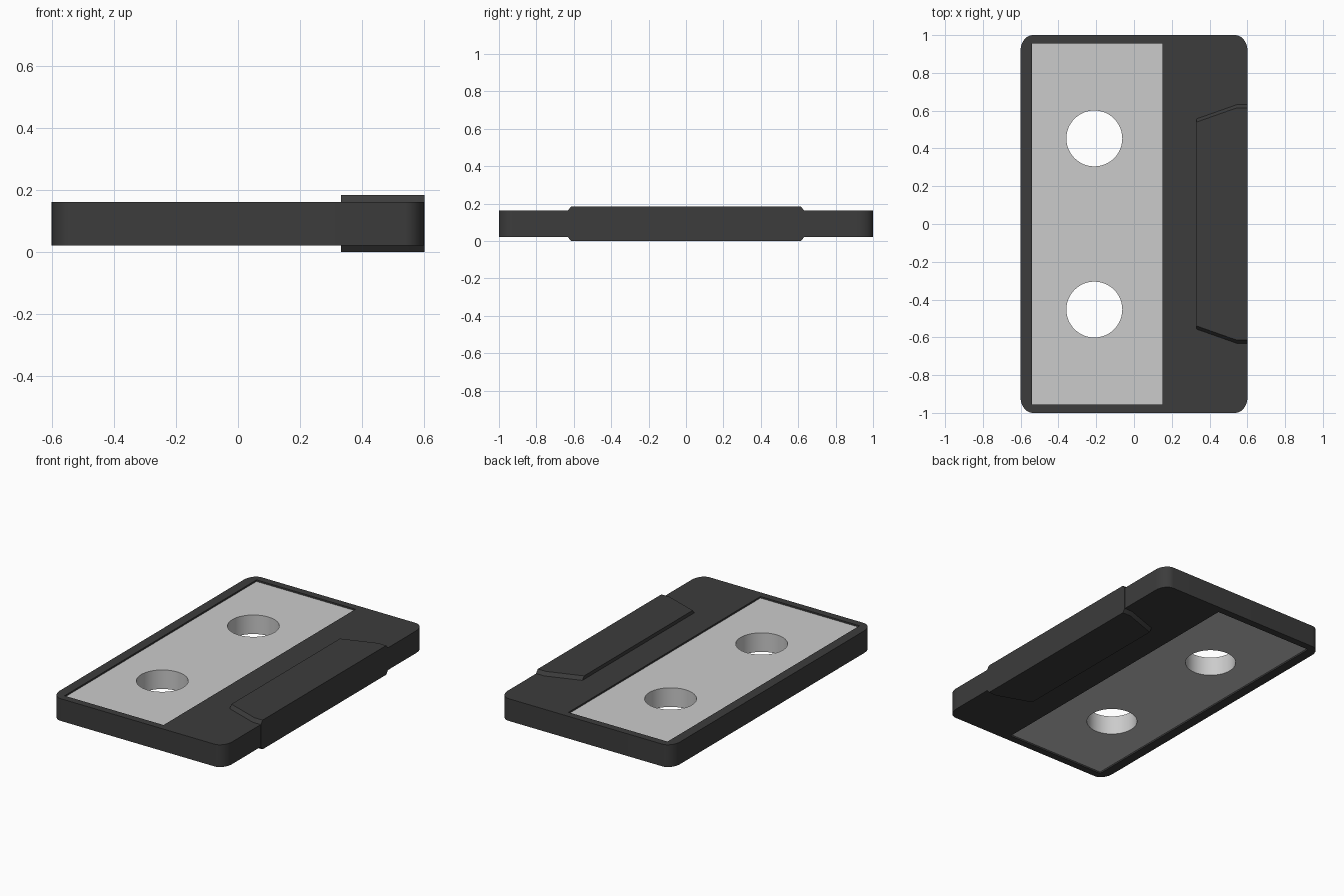
import bpy
import bmesh
from math import cos, sin, pi, radians

if "Cube" in bpy.data.objects:
    bpy.data.objects.remove(bpy.data.objects["Cube"])

black = bpy.data.materials.new("black_plastic")
black.diffuse_color = (0.045, 0.045, 0.045, 1)
black.use_nodes = True
black.node_tree.nodes["Principled BSDF"].inputs["Base Color"].default_value = black.diffuse_color


def add_object(name, mesh, mat=None):
    ob = bpy.data.objects.new(name, mesh)
    bpy.context.collection.objects.link(ob)
    if mat:
        mesh.materials.append(mat)
    bpy.ops.object.select_all(action='DESELECT')
    ob.select_set(True)
    bpy.context.view_layer.objects.active = ob
    bpy.ops.object.shade_smooth_by_angle(angle=radians(30))
    return ob


def slab(name, loops, z0, z1, mat=None):
    """Flat outline with holes, extruded from z0 to z1."""
    cu = bpy.data.curves.new(name + "_profile", 'CURVE')
    cu.dimensions = '2D'
    cu.fill_mode = 'BOTH'
    cu.extrude = (z1 - z0) / 2
    for pts in loops:
        sp = cu.splines.new('POLY')
        sp.points.add(len(pts) - 1)
        for p, (x, y) in zip(sp.points, pts):
            p.co = (x, y, 0, 1)
        sp.use_cyclic_u = True
    tmp = bpy.data.objects.new(name + "_tmp", cu)
    bpy.context.collection.objects.link(tmp)
    dg = bpy.context.evaluated_depsgraph_get()
    mesh = bpy.data.meshes.new_from_object(tmp.evaluated_get(dg))
    bpy.data.objects.remove(tmp)
    mesh.materials.clear()
    bm = bmesh.new()
    bm.from_mesh(mesh)
    bmesh.ops.remove_doubles(bm, verts=bm.verts, dist=1e-5)
    bmesh.ops.translate(bm, verts=bm.verts, vec=(0, 0, (z0 + z1) / 2))
    bmesh.ops.recalc_face_normals(bm, faces=bm.faces)
    bm.to_mesh(mesh)
    bm.free()
    mesh.name = name
    return add_object(name, mesh, mat)


def rect(x0, x1, y):
    return [(x0, -y), (x1, -y), (x1, y), (x0, y)]


def rounded(hx, hy, rx, ry, n=8):
    pts = []
    for q, (sx, sy) in enumerate([(1, 1), (-1, 1), (-1, -1), (1, -1)]):
        for i in range(n + 1):
            a = (q + i / n) * pi / 2
            pts.append((sx * (hx - rx) + rx * cos(a), sy * (hy - ry) + ry * sin(a)))
    return pts


def circle(cx, cy, r, n=48):
    return [(cx + r * cos(2 * pi * i / n), cy + r * sin(2 * pi * i / n)) for i in range(n)]


# Frame with a rectangular window
slab("frame", [rounded(0.601, 1.0, 0.065, 0.085), rect(-0.54, 0.15, 0.955)],
     0.022, 0.162, black)

# Grey insert, slightly recessed on both sides, with two bolt holes
slab("insert_plate", [rect(-0.54, 0.15, 0.955)] +
     [circle(-0.21, y, 0.148) for y in (-0.453, 0.453)], 0.032, 0.152)

# Raised grip pad on both faces, its slanted ends chamfered
bm = bmesh.new()
rings = []
for z, inset in ((0, 0.017), (0.022, 0), (0.162, 0), (0.184, 0.017)):
    half = [(0.332, 0.557 - inset), (0.545, 0.632 - inset), (0.602, 0.632 - inset)]
    outline = half + [(x, -y) for x, y in reversed(half)]
    rings.append([bm.verts.new((x, y, z)) for x, y in outline])
for a, b in zip(rings, rings[1:]):
    for i in range(6):
        j = (i + 1) % 6
        bm.faces.new((a[i], a[j], b[j], b[i]))
bm.faces.new(rings[0])
bm.faces.new(rings[-1])
bmesh.ops.recalc_face_normals(bm, faces=bm.faces)
pad_mesh = bpy.data.meshes.new("grip_pad")
bm.to_mesh(pad_mesh)
bm.free()
add_object("grip_pad", pad_mesh, black)
